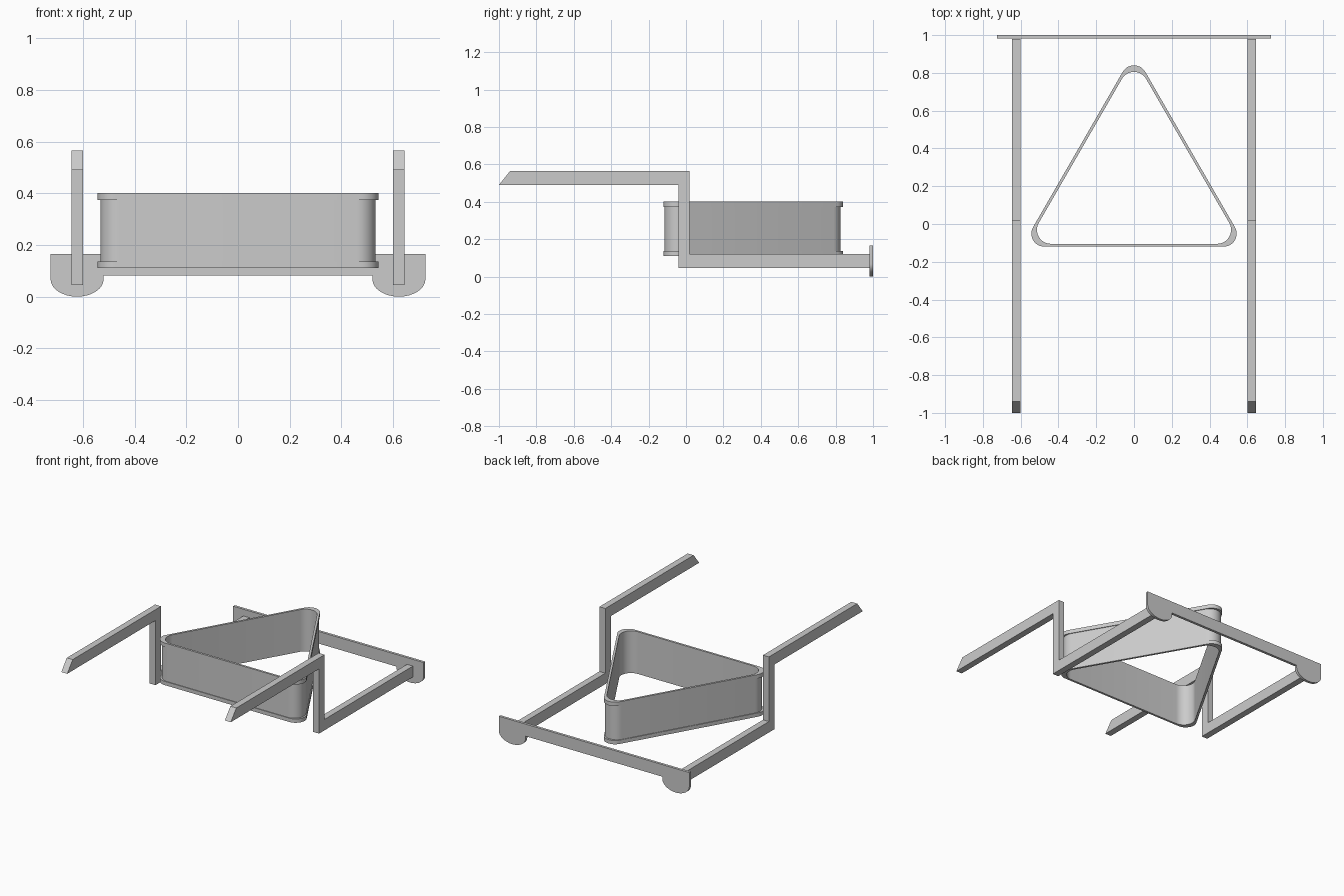
import bpy, bmesh
from math import sin, cos, pi, radians
from mathutils import Vector

if "Cube" in bpy.data.objects:
    bpy.data.objects.remove(bpy.data.objects["Cube"])


def finish(name, bm, smooth=False):
    bmesh.ops.recalc_face_normals(bm, faces=bm.faces)
    mesh = bpy.data.meshes.new(name)
    bm.to_mesh(mesh)
    bm.free()
    obj = bpy.data.objects.new(name, mesh)
    bpy.context.collection.objects.link(obj)
    if smooth:
        bpy.ops.object.select_all(action='DESELECT')
        bpy.context.view_layer.objects.active = obj
        obj.select_set(True)
        bpy.ops.object.shade_smooth_by_angle(angle=radians(30))
    return obj


def prism(name, points, direction, smooth=False):
    """Extrude a closed 3D outline along a direction."""
    bm = bmesh.new()
    face = bm.faces.new([bm.verts.new(p) for p in points])
    ext = bmesh.ops.extrude_face_region(bm, geom=[face], use_keep_orig=True)
    bmesh.ops.translate(bm, vec=Vector(direction),
                        verts=[v for v in ext['geom'] if isinstance(v, bmesh.types.BMVert)])
    return finish(name, bm, smooth)


def rounded_triangle(tip, side, segments=12):
    """Outline given distances from centre to rounded tip and to flat side."""
    d = 2 * (tip - side)
    r = tip - d
    pts = []
    for k in range(3):
        a = pi / 2 + k * 2 * pi / 3
        for i in range(segments + 1):
            b = a - pi / 3 + i * (2 * pi / 3) / segments
            pts.append((d * cos(a) + r * cos(b), 0.223 + d * sin(a) + r * sin(b)))
    return pts


# Stepped side rails, one per side
rail = [(-1, 0.49), (-0.94, 0.565), (0.02, 0.565), (0.02, 0.12),
        (0.98, 0.12), (0.98, 0.045), (-0.04, 0.045), (-0.04, 0.49)]
for name, x in (("left_rail", -0.645), ("right_rail", 0.6)):
    prism(name, [(x, y, z) for y, z in rail], (0.045, 0, 0))

# Back bar with a rounded lobe below each end
half = [(0.725, 0.165)]
half += [(0.6225 + 0.1025 * cos(t), 0.067 - 0.067 * sin(t))
         for t in [i * pi / 16 for i in range(17)]]
half += [(0.52, 0.082)]
outline = half + [(-x, z) for x, z in reversed(half)]
prism("back_bar", [(x, 0.982, z) for x, z in outline], (0, 0.018, 0), True)

# Triangular ring: thin wall with a raised lip at top and bottom
lip = rounded_triangle(0.617, 0.343)
wall = rounded_triangle(0.603, 0.338)
inner = rounded_triangle(0.582, 0.328)
sections = [(inner, 0.11), (lip, 0.11), (lip, 0.136), (wall, 0.136),
            (wall, 0.373), (lip, 0.373), (lip, 0.4), (inner, 0.4)]
bm = bmesh.new()
loops = [[bm.verts.new((x, y, z)) for x, y in pts] for pts, z in sections]
for a, b in zip(loops, loops[1:] + loops[:1]):
    for i in range(len(a)):
        j = (i + 1) % len(a)
        bm.faces.new((a[i], a[j], b[j], b[i]))
finish("triangle_ring", bm, True)
